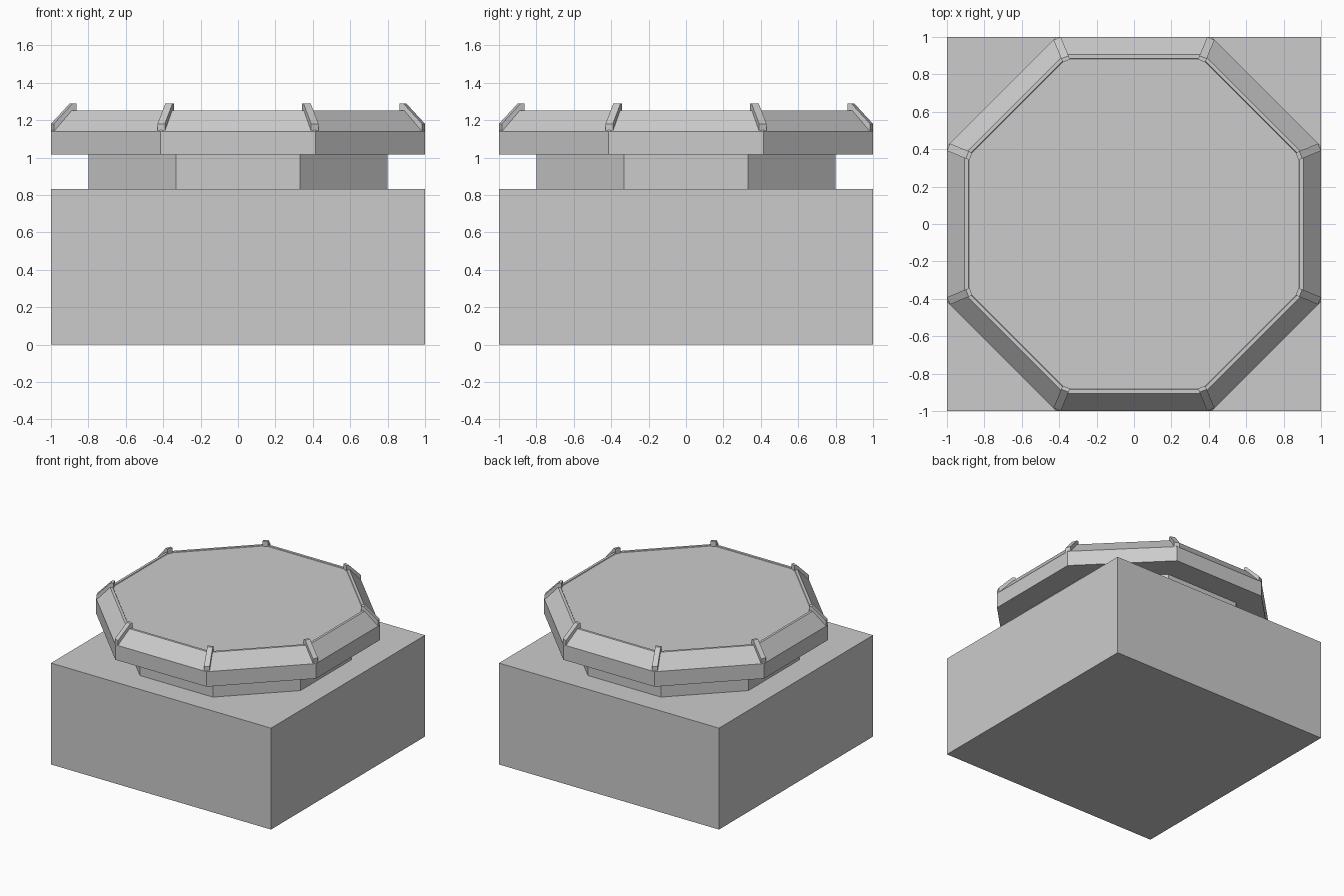
import bpy, bmesh, math
from mathutils import Matrix

if "Cube" in bpy.data.objects:
    bpy.data.objects.remove(bpy.data.objects["Cube"])


def make_object(name, bm):
    bmesh.ops.recalc_face_normals(bm, faces=bm.faces)
    mesh = bpy.data.meshes.new(name)
    bm.to_mesh(mesh)
    bm.free()
    obj = bpy.data.objects.new(name, mesh)
    bpy.context.collection.objects.link(obj)
    return obj


def octagon_stack(name, profile):
    """Solid from (apothem, z) rings, flat sides facing the axes."""
    bm = bmesh.new()
    rings = []
    for apothem, z in profile:
        r = apothem / math.cos(math.pi / 8)
        rings.append([bm.verts.new((r * math.cos(a), r * math.sin(a), z))
                      for a in (math.pi / 8 + i * math.pi / 4 for i in range(8))])
    for low, high in zip(rings, rings[1:]):
        for i in range(8):
            j = (i + 1) % 8
            bm.faces.new((low[i], low[j], high[j], high[i]))
    bm.faces.new(rings[0][::-1])
    bm.faces.new(rings[-1])
    return make_object(name, bm)


def corner_rib(name, profile, width, angle):
    """Radial (r, z) profile given a thickness and turned to a corner."""
    bm = bmesh.new()
    face = bm.faces.new([bm.verts.new((r, -width / 2, z)) for r, z in profile])
    ext = bmesh.ops.extrude_face_region(bm, geom=[face])
    moved = [v for v in ext["geom"] if isinstance(v, bmesh.types.BMVert)]
    bmesh.ops.translate(bm, verts=moved, vec=(0, width, 0))
    bmesh.ops.rotate(bm, verts=bm.verts, matrix=Matrix.Rotation(angle, 3, 'Z'))
    return make_object(name, bm)


# Square base block
bpy.ops.mesh.primitive_cube_add(size=1, location=(0, 0, 0.4165))
base = bpy.context.object
base.name = "base_block"
base.scale = (2, 2, 0.833)

# Recessed octagonal neck
octagon_stack("neck", [(0.8, 0.833), (0.8, 1.018)])

# Chamfered octagonal cap with a very shallow sunken top
octagon_stack("cap", [(1.0, 1.017), (1.0, 1.14), (0.905, 1.252),
                      (0.885, 1.252), (0.882, 1.247)])

# Raised ribs over the cap corners
rib_profile = [(1.074, 1.13), (1.074, 1.18), (0.965, 1.29),
               (0.944, 1.29), (0.944, 1.235)]
for i in range(8):
    corner_rib(f"corner_rib_{i + 1}", rib_profile, 0.042,
               math.pi / 8 + i * math.pi / 4)
